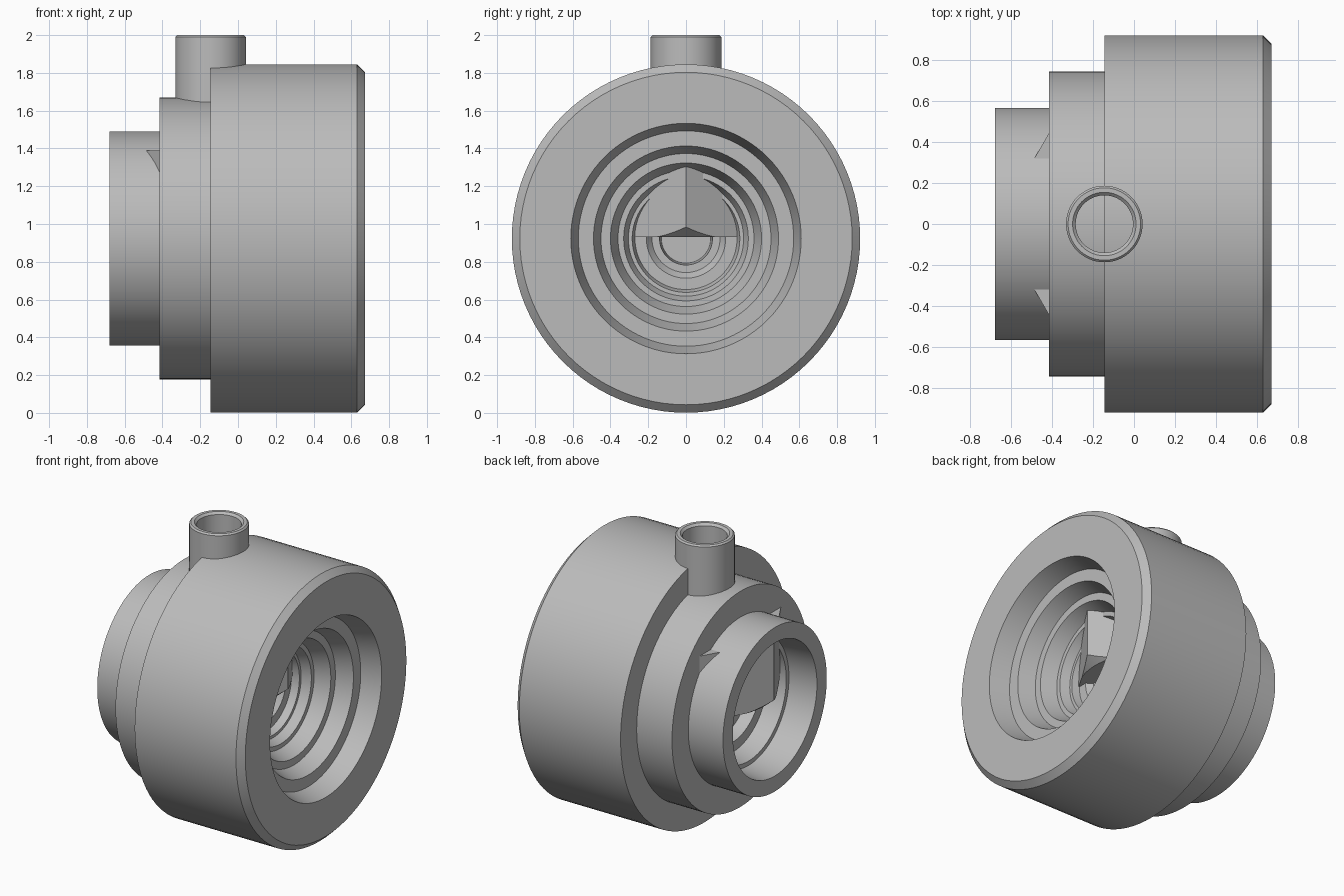
import bpy, bmesh, math
from mathutils import Matrix

cube = bpy.data.objects.get("Cube")
if cube:
    bpy.data.objects.remove(cube)

AXIS_Z = 0.923      # height of the main bore axis
PORT_X = -0.145     # position of the vertical port

grey = bpy.data.materials.new("machined_grey")
grey.use_nodes = True
grey.diffuse_color = (0.5, 0.5, 0.5, 1)
grey.node_tree.nodes["Principled BSDF"].inputs["Base Color"].default_value = (0.5, 0.5, 0.5, 1)


def activate(obj):
    bpy.ops.object.select_all(action='DESELECT')
    obj.select_set(True)
    bpy.context.view_layer.objects.active = obj


def smooth(obj):
    activate(obj)
    bpy.ops.object.shade_smooth_by_angle(angle=math.radians(25))


def lathe(name, profile, matrix, closed=False, steps=96):
    """Revolve (height, radius) points around local z and place the result."""
    bm = bmesh.new()
    verts = [bm.verts.new((r, 0, h)) for h, r in profile]
    pairs = list(zip(verts, verts[1:]))
    if closed:
        pairs.append((verts[-1], verts[0]))
    edges = [bm.edges.new(p) for p in pairs]
    bmesh.ops.spin(bm, geom=verts + edges, cent=(0, 0, 0), axis=(0, 0, 1),
                   angle=math.tau, steps=steps)
    bmesh.ops.remove_doubles(bm, verts=bm.verts[:], dist=1e-4)
    bmesh.ops.recalc_face_normals(bm, faces=bm.faces[:])
    bm.transform(matrix)
    mesh = bpy.data.meshes.new(name)
    bm.to_mesh(mesh)
    bm.free()
    mesh.materials.append(grey)
    obj = bpy.data.objects.new(name, mesh)
    bpy.context.collection.objects.link(obj)
    return obj


along_x = Matrix.Translation((0, 0, AXIS_Z)) @ Matrix.Rotation(math.pi / 2, 4, 'Y')
upright = Matrix.Translation((PORT_X, 0, 0))

# Stepped bore inside the small end, from the centre outwards
rear_bore = [(-0.05, 0), (-0.05, 0.13), (-0.2, 0.14), (-0.2, 0.2), (-0.28, 0.22),
             (-0.28, 0.29), (-0.36, 0.31), (-0.36, 0.38), (-0.48, 0.41), (-0.48, 0.44),
             (-0.68, 0.46)]
# Stepped outer shell, from the small end to the large face
outer = [(-0.68, 0.567), (-0.415, 0.567), (-0.415, 0.746), (-0.145, 0.746),
         (-0.145, 0.922), (0.63, 0.922), (0.672, 0.88)]
# Tapered, stepped bore inside the large face, back to the centre
front_bore = [(0.672, 0.61), (0.54, 0.57), (0.54, 0.49), (0.43, 0.45), (0.43, 0.40),
              (0.33, 0.36), (0.33, 0.33), (0.27, 0.305), (0.27, 0.285), (0.22, 0.27),
              (0.22, 0.21), (0.18, 0.18), (0.18, 0.14), (0.02, 0.13), (0.02, 0)]
smooth(lathe("stepped_body", rear_bore + outer + front_bore, along_x))

# Upright tube with a softened rim
smooth(lathe("port_tube", [(1.6, 0.187), (1.99, 0.187), (2.0, 0.177), (2.0, 0.155),
                           (1.985, 0.14), (1.6, 0.14)], upright, closed=True, steps=64))

# Hexagonal block under the port, its lower corners turned to a cone
block = lathe("hex_block", [(0.93, 0), (0.93, 0.527), (1.39, 0.527), (1.39, 0)],
              upright, steps=6)
cone = lathe("hex_cutter", [(0.92, 0), (0.92, 0.45), (1.02, 0.57), (1.5, 0.57), (1.5, 0)],
             upright)
cone.hide_render = True
activate(block)
cut = block.modifiers.new("corner_chamfer", 'BOOLEAN')
cut.operation = 'INTERSECT'
cut.solver = 'EXACT'
cut.object = cone
bpy.ops.object.modifier_apply(modifier=cut.name)
bpy.data.objects.remove(cone)
smooth(block)
